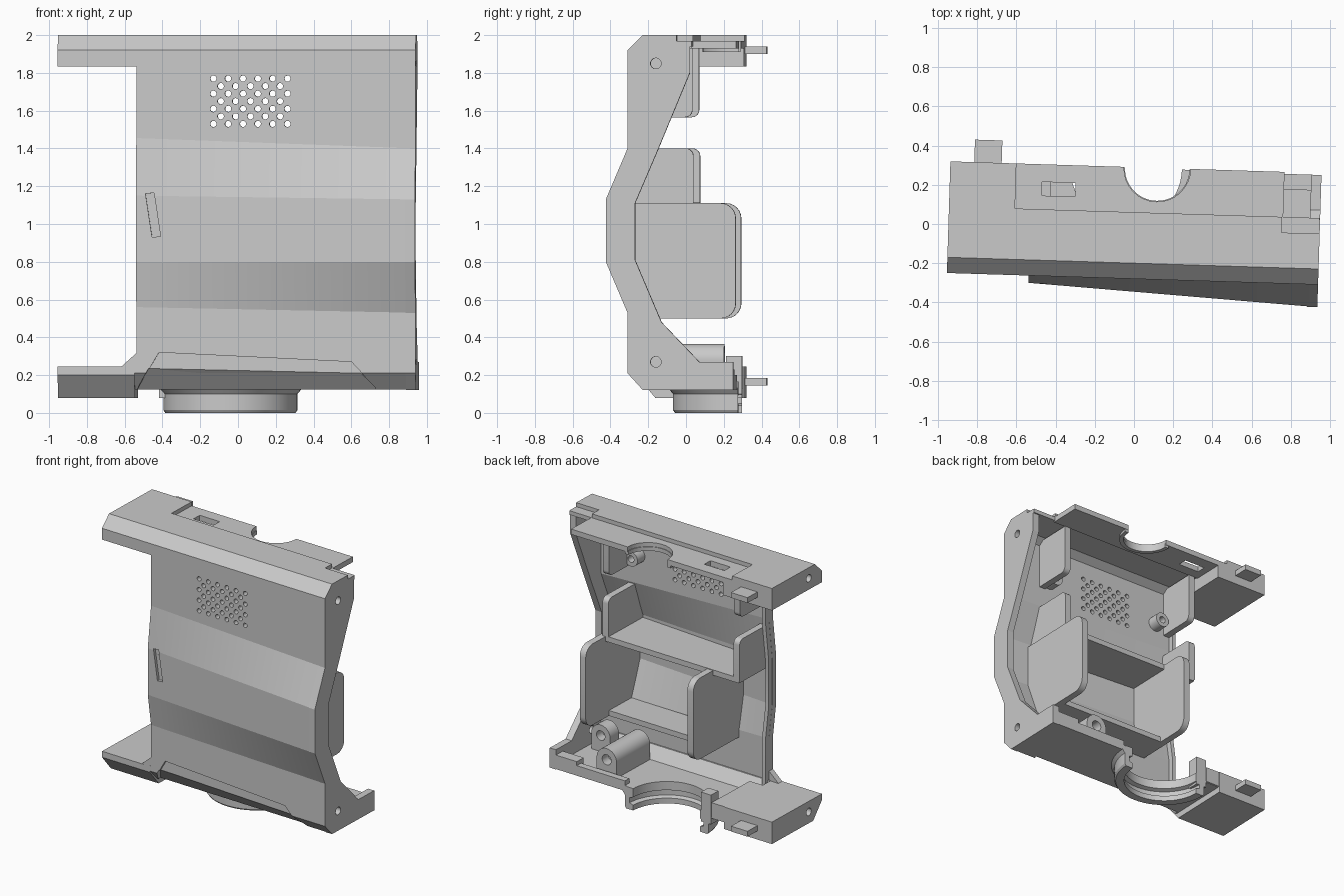
import bpy, bmesh, math
from mathutils import Matrix, Vector

cube = bpy.data.objects.get("Cube")
if cube:
    bpy.data.objects.remove(cube)

mat = bpy.data.materials.new("plain grey")
mat.use_nodes = True
grey = (0.59, 0.59, 0.59, 1)
mat.diffuse_color = grey
mat.node_tree.nodes["Principled BSDF"].inputs["Base Color"].default_value = grey
parts = []
cutters = []
L, R, EDGE = -0.947, 0.947, -0.53   # housing ends and the panel's short end


def finish(name, bm, cutter=False):
    bmesh.ops.recalc_face_normals(bm, faces=bm.faces)
    me = bpy.data.meshes.new(name)
    bm.to_mesh(me)
    bm.free()
    me.materials.append(mat)
    ob = bpy.data.objects.new(name, me)
    bpy.context.collection.objects.link(ob)
    ob.hide_render = cutter
    (cutters if cutter else parts).append(ob)
    return ob


def loft(name, rows, cutter=False):
    # skin a list of closed sections and cap both ends
    bm = bmesh.new()
    rows = [[bm.verts.new(p) for p in row] for row in rows]
    for a, b in zip(rows, rows[1:]):
        for i in range(len(a)):
            j = (i + 1) % len(a)
            bm.faces.new((a[i], a[j], b[j], b[i]))
    bm.faces.new(rows[0])
    bm.faces.new(rows[-1])
    return finish(name, bm, cutter)


def place(axis, p, a):
    return {"x": (a, p[0], p[1]), "y": (p[0], a, p[1]), "z": (p[0], p[1], a)}[axis]


def prism(name, axis, pts, a, b, cutter=False):
    return loft(name, [[place(axis, p, t) for p in pts] for t in (a, b)], cutter)


def box(name, x0, x1, y0, y1, z0, z1, cutter=False):
    return prism(name, "z", [(x0, y0), (x1, y0), (x1, y1), (x0, y1)], z0, z1, cutter)


def circle(cx, cy, r, n=32):
    return [(cx + r * math.cos(2 * math.pi * i / n), cy + r * math.sin(2 * math.pi * i / n))
            for i in range(n)]


def half_ring(name, cx, cy, profile):
    # closed (radius, height) profile swept round the front half turn
    turns = [math.pi + math.pi * i / 28 for i in range(29)]
    return loft(name, [[(cx + r * math.cos(t), cy + r * math.sin(t), z) for r, z in profile] for t in turns])


def cut(ob, *tools):
    for tool in tools:
        m = ob.modifiers.new("cut", "BOOLEAN")
        m.operation = "DIFFERENCE"
        m.solver = "EXACT"
        m.object = tool


# front panel profile, blended between its two ends
left_skin = [(-0.28, 1.92), (-0.28, 1.455), (-0.317, 1.15), (-0.317, 0.8), (-0.28, 0.56), (-0.28, 0.21)]
right_skin = [(-0.28, 1.92), (-0.28, 1.4), (-0.395, 1.13), (-0.395, 0.8), (-0.28, 0.53), (-0.28, 0.21)]


def skin_at(x):
    t = (x - EDGE) / (R - EDGE)
    return [Vector(a).lerp(Vector(b), t) for a, b in zip(left_skin, right_skin)]


def skin_y(x, z):
    s = skin_at(x)
    for a, b in zip(s, s[1:]):
        if b.y <= z <= a.y:
            return a.x + (b.x - a.x) * (a.y - z) / (a.y - b.y)
    return -0.28


def panel_section(x, front, back):
    s = skin_at(x)
    return [(x, p.x + front, p.y) for p in s] + [(x, p.x + back, p.y) for p in reversed(s)]


panel = loft("front_panel", [panel_section(EDGE + (R - EDGE) * i / 12, 0, 0.045) for i in range(13)])
loft("panel_edge_rim", [panel_section(x, 0.03, 0.085) for x in (EDGE + 0.001, EDGE + 0.03)])

# end wall
end_pts = [(-0.2, 2.0)] + right_skin + [
    (-0.2, 0.122), (0.28, 0.122), (0.28, 0.27), (0.1, 0.27), (-0.1, 0.48), (-0.24, 0.81),
    (-0.24, 1.11), (-0.12, 1.39), (0.05, 1.8), (0.05, 2.0)]
end_wall = prism("end_wall", "x", end_pts, R - 0.05, R + 0.002)

# top beam: solid block, chamfered front rail and lowered rear ledge
top_block = prism("top_block", "x", [(-0.2, 2), (-0.28, 1.92), (-0.28, 1.835), (0.29, 1.835), (0.29, 2)], L, EDGE)
top_rail = prism("top_rail", "x", [(-0.2, 2), (-0.28, 1.92), (-0.235, 1.9), (-0.18, 1.94), (0.06, 1.94), (0.06, 2)],
                 EDGE, R)
top_ledge = box("top_ledge", EDGE, 0.76, 0.05, 0.29, 1.93, 1.97)
notch = prism("notch_cutter", "z", circle(0.11, 0.287, 0.17), 1.8, 2.1, True)
slot = box("slot_cutter", -0.475, -0.305, 0.13, 0.2, 1.8, 2.1, True)
recess = box("recess_cutter", -0.61, EDGE + 0.01, 0.06, 0.4, 1.97, 2.1, True)
corner = box("corner_cutter", 0.755, 1.0, -0.02, 0.07, 1.97, 2.1, True)
cut(top_block, recess)
cut(top_ledge, notch, slot)
cut(top_rail, corner)
cut(end_wall, corner)
half_ring("notch_rim", 0.11, 0.287, [(0.165, 1.91), (0.165, 1.94), (0.195, 1.94), (0.195, 1.91)])

# bottom beam: solid block, floor tray and rear rim
low_block = prism("bottom_block", "x", [(-0.18, 0.08), (-0.28, 0.2), (-0.28, 0.245), (0.29, 0.245), (0.29, 0.08)],
                  L, -0.54)
box("bottom_block_step", -0.55, -0.43, -0.15, 0.285, 0.13, 0.245)
floor = prism("bottom_floor", "x", [(-0.28, 0.21), (-0.2, 0.125), (0.28, 0.125), (0.28, 0.165), (-0.16, 0.165),
                                    (-0.225, 0.25), (-0.28, 0.25)], -0.541, R)
prism("bottom_gusset", "y", [(-0.615, 0.24), (-0.52, 0.24), (-0.52, 0.325)], -0.279, -0.235)
box("rear_rim", 0.72, R, 0.2, 0.28, 0.125, 0.23)
box("rear_rim_step", 0.31, 0.73, 0.23, 0.28, 0.125, 0.2)
box("clip_post", -0.425, -0.34, 0.2, 0.285, 0.08, 0.3)

# collar hanging below the floor
collar_hole = prism("collar_cutter", "z", circle(-0.049, 0.279, 0.29), -0.1, 0.4, True)
cut(floor, collar_hole)
half_ring("collar", -0.049, 0.285, [(0.285, 0), (0.345, 0), (0.355, 0.015), (0.355, 0.1), (0.38, 0.13), (0.34, 0.165),
                                    (0.285, 0.165), (0.285, 0.1), (0.315, 0.09), (0.315, 0.05), (0.285, 0.04)])

# shallow relief along the lower front, with a slanted chamfer under it
relief = prism("relief_cutter", "y", [(-0.58, 0.03), (-0.41, 0.32), (0.61, 0.27), (0.745, 0.125), (0.8, 0.03)],
               -0.5, -0.262, True)
chamfer = loft("chamfer_cutter", [
    [(high, -0.262, z), (low, -0.175, 0.124), (low, -0.175, 0), (low, -0.4, 0), (high, -0.4, z)]
    for low, high, z in ((-0.53, -0.465, 0.235), (0.745, 0.66, 0.21))], True)
cut(panel, relief, chamfer)
cut(floor, relief, chamfer)
cut(low_block, relief)

# locating pins
for nm, z in (("top_pin", 1.92), ("bottom_pin", 0.165)):
    box(nm, -0.825, -0.685, 0.27, 0.405, z - 0.02, z + 0.02)


# upright plates, rounded at their rear corners
def plate(name, x, y1, z0, z1, r, low=True, high=True):
    pts = [(skin_y(x, z) + 0.02, z) for z in sorted({z0, z1} | {z for z in (0.8, 1.1) if z0 < z < z1}, reverse=True)]
    for cz, on, start in ((z0 + r, low, -90), (z1 - r, high, 0)):
        if on:
            pts += [(y1 - r + r * math.cos(math.radians(start + 15 * k)),
                     cz + r * math.sin(math.radians(start + 15 * k))) for k in range(7)]
        else:
            pts.append((y1, z0 if start else z1))
    prism(name, "x", pts, x - 0.025, x + 0.025)


for side, x_low, x_up in (("left", 0.665, 0.64), ("right", -0.25, -0.475)):
    plate(side + "_cradle_plate", x_low, 0.285, 0.5, 1.11, 0.08)
    plate(side + "_middle_plate", x_up, 0.06, 1.09, 1.4, 0.04, low=False)
    plate(side + "_upper_plate", x_up, 0.055, 1.565, 1.93, 0.04, high=False)


def shelf(name, x0, x1, y1, z):
    prism(name, "z", [(x0, skin_y(x0, z) + 0.02), (x1, skin_y(x1, z) + 0.02), (x1, y1), (x0, y1)], z - 0.02, z + 0.02)


shelf("middle_shelf", -0.495, 0.66, 0.06, 1.095)
shelf("cradle_floor", -0.25, 0.665, 0.02, 0.52)


# screw bosses
def boss(name, x, z, r, y0, y1, foot=False):
    ob = prism(name, "y", circle(x, z, r), y0, y1)
    hole = prism(name + "_cutter", "y", circle(x, z, r * 0.45), y1 - 0.07, y1 + 0.1, True)
    cut(ob, hole)
    if foot:
        base = box(name + "_foot", x - r, x + r, y0, y1, 0.15, z)
        cut(base, hole)


boss("upper_left_boss", 0.58, 1.63, 0.055, -0.25, -0.15)
boss("upper_right_boss", -0.375, 1.63, 0.055, -0.25, -0.15)
boss("long_boss", 0.51, 0.28, 0.085, -0.16, 0.22, True)
boss("corner_boss", 0.77, 0.285, 0.08, -0.16, -0.06, True)

# end holes
for z, x, target in ((1.85, R, end_wall), (0.27, R, end_wall), (1.92, L, top_block), (0.165, L, low_block)):
    cut(target, prism("end_hole_cutter", "x", circle(-0.13, z, 0.028), x - 0.09, x + 0.09, True))

# speaker grille
bm = bmesh.new()
for row in range(7):
    odd = row % 2
    for col in range(6 - odd):
        x, z = -0.122 + 0.0785 * (col + odd / 2), 1.77 - 0.04 * row
        m = Matrix.Translation((x, -0.26, z)) @ Matrix.Rotation(math.pi / 2, 4, "X")
        bmesh.ops.create_cone(bm, cap_ends=True, segments=14, radius1=0.0165, radius2=0.0165, depth=0.2, matrix=m)
grille = finish("grille_cutter", bm, True)

# slanted indicator groove
groove = prism("groove_cutter", "y", [(-0.48, 1.16), (-0.435, 1.165), (-0.4, 0.935), (-0.445, 0.93)],
               -0.5, -0.3, True)
cut(panel, grille, groove)

# bake the cuts, turn the whole body slightly and set shading
turn = Matrix.Rotation(math.radians(-1.8), 4, "Z")
bpy.context.view_layer.update()
deps = bpy.context.evaluated_depsgraph_get()
baked = [bpy.data.meshes.new_from_object(o.evaluated_get(deps)) for o in parts]
for ob, me in zip(parts, baked):
    ob.modifiers.clear()
    ob.data = me
    me.transform(turn)
    me.shade_smooth()
    me.set_sharp_from_angle(angle=math.radians(4 if ob is panel else 16))
for c in cutters:
    bpy.data.objects.remove(c)
